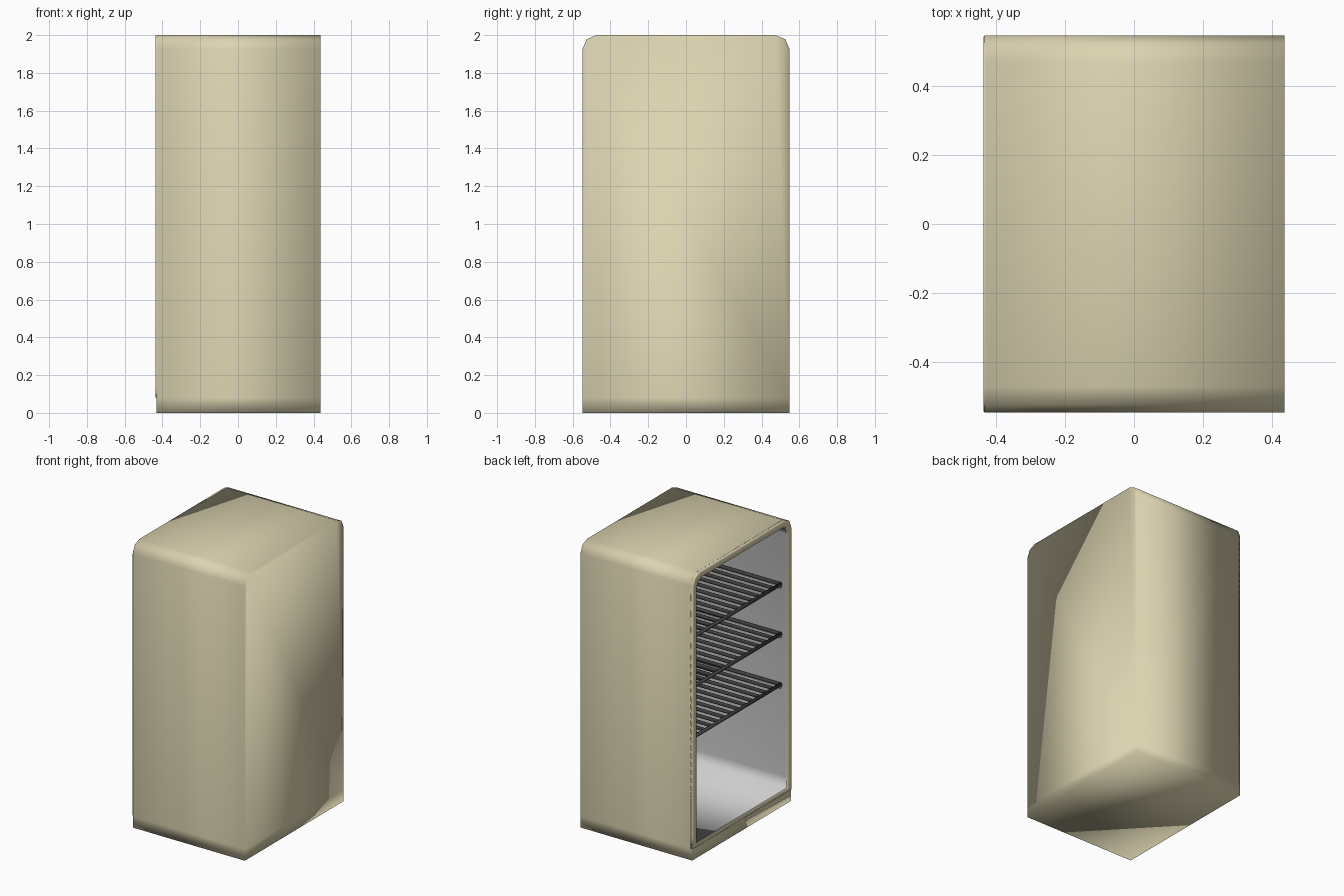
import bpy, math
from mathutils import Vector

if "Cube" in bpy.data.objects:
    bpy.data.objects.remove(bpy.data.objects["Cube"])


def material(name, rgb):
    m = bpy.data.materials.new(name)
    m.diffuse_color = (*rgb, 1)
    m.use_nodes = True
    m.node_tree.nodes["Principled BSDF"].inputs["Base Color"].default_value = m.diffuse_color
    return m


BEIGE = material("beige", (0.72, 0.66, 0.44))
DARK = material("dark_metal", (0.05, 0.05, 0.055))


def profile(x, half, bottom, top, r):
    """Upright outline in the YZ plane: square bottom, rounded top corners."""
    pts = [Vector((x, -half, bottom + 0.08)), Vector((x, -half, bottom)),
           Vector((x, half, bottom)), Vector((x, half, bottom + 0.08))]
    for side, start in ((1, 0), (-1, 90)):
        for k in range(3):
            a = math.radians(start + 45 * k)
            pts.append(Vector((x, side * (half - r) + r * math.cos(a), top - r + r * math.sin(a))))
    return pts


def add_mesh(name, verts, faces, mat=None):
    me = bpy.data.meshes.new(name)
    me.from_pydata(verts, [], faces)
    me.polygons.foreach_set("use_smooth", [True] * len(me.polygons))
    if mat:
        me.materials.append(mat)
    ob = bpy.data.objects.new(name, me)
    bpy.context.collection.objects.link(ob)
    return ob


def skin(name, rings, mat=None, cap_first=False, cap_last=False):
    """Bridge a chain of outlines into one shell."""
    loops = [profile(*r) for r in rings]
    n = len(loops[0])
    faces = []
    for k in range(len(loops) - 1):
        for i in range(n):
            j = (i + 1) % n
            faces.append((k * n + i, k * n + n + i, k * n + n + j, k * n + j))
    if cap_first:
        faces.append(tuple(range(n)))
    if cap_last:
        faces.append(tuple(reversed(range((len(loops) - 1) * n, len(loops) * n))))
    return add_mesh(name, [v for l in loops for v in l], faces, mat)


def rods(name, segments, radius, mat, sides=8):
    """Several round bars in one object."""
    verts, faces = [], []
    for a, b in segments:
        a, b = Vector(a), Vector(b)
        q = (b - a).to_track_quat('Z', 'Y')
        o = len(verts)
        for end in (a, b):
            for i in range(sides):
                t = 2 * math.pi * i / sides
                verts.append(end + q @ Vector((radius * math.cos(t), radius * math.sin(t), 0)))
        for i in range(sides):
            j = (i + 1) % sides
            faces.append((o + i, o + j, o + sides + j, o + sides + i))
        faces.append(tuple(o + i for i in reversed(range(sides))))
        faces.append(tuple(o + sides + i for i in range(sides)))
    return add_mesh(name, verts, faces, mat)


# Cabinet shell, open on the -x side
skin("cabinet", [(0.437, 0.548, 0, 2, 0.075), (-0.432, 0.548, 0, 2, 0.075),
                 (-0.432, 0.508, 0.105, 1.955, 0.06), (-0.42, 0.506, 0.107, 1.953, 0.06)],
     BEIGE, cap_first=True)

# Slightly raised rim around the opening
skin("opening_rim", [(-0.42, 0.548, 0.08, 2, 0.075), (-0.434, 0.548, 0.08, 2, 0.075),
                     (-0.438, 0.543, 0.084, 1.996, 0.073), (-0.438, 0.51, 0.102, 1.958, 0.06),
                     (-0.425, 0.505, 0.107, 1.953, 0.06)], BEIGE)

# Pale inner lining
skin("inner_liner", [(-0.43, 0.504, 0.108, 1.952, 0.06), (0.37, 0.504, 0.108, 1.952, 0.06),
                     (0.385, 0.49, 0.122, 1.938, 0.055)], cap_last=True)

# Three wire shelves on small side ledges
FRONT, BACK, HALF, BARS = -0.39, 0.37, 0.495, 14
for n, z in enumerate((0.828, 1.183, 1.533), 1):
    segs = [((x, -HALF, z), (x, HALF, z)) for x in (FRONT, BACK)]
    for i in range(BARS):
        y = -HALF + 2 * HALF * i / (BARS - 1)
        segs.append(((FRONT, y, z), (BACK, y, z)))
    rods(f"wire_shelf_{n}", segs, 0.012, DARK)
    for side, s in (("left", 1), ("right", -1)):
        bpy.ops.mesh.primitive_cube_add(size=1, location=(-0.01, s * 0.496, z - 0.02))
        ledge = bpy.context.object
        ledge.name = f"shelf_ledge_{side}_{n}"
        ledge.scale = (0.76, 0.018, 0.016)
